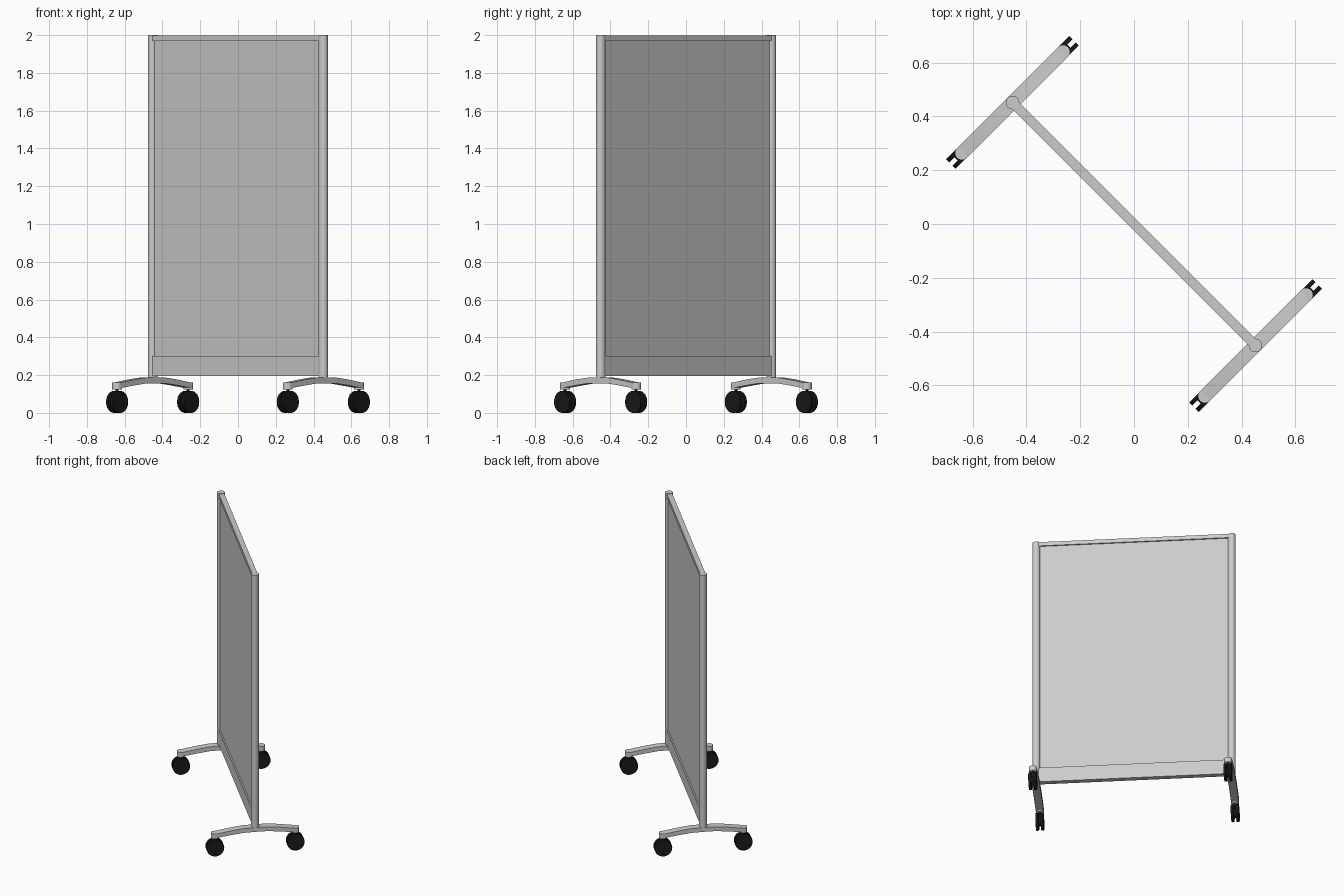
import bpy, bmesh
from math import pi, radians, cos, sin
from mathutils import Matrix

if "Cube" in bpy.data.objects:
    bpy.data.objects.remove(bpy.data.objects["Cube"])

# Built along local x (panel) and y (feet), then turned 45 degrees
TURN = Matrix.Rotation(-pi / 4, 4, 'Z')
POST_X, POST_R = 0.639, 0.025
CASTER_Y, WHEEL_R = 0.266, 0.058

black = bpy.data.materials.new("black_rubber")
black.diffuse_color = (0.01, 0.01, 0.01, 1)
black.use_nodes = True
black.node_tree.nodes["Principled BSDF"].inputs["Base Color"].default_value = black.diffuse_color


def finish(name, bm, mat=None, smooth=True):
    bmesh.ops.recalc_face_normals(bm, faces=bm.faces)
    bm.transform(TURN)
    me = bpy.data.meshes.new(name)
    bm.to_mesh(me)
    bm.free()
    ob = bpy.data.objects.new(name, me)
    bpy.context.collection.objects.link(ob)
    if mat:
        me.materials.append(mat)
    if smooth:
        bpy.ops.object.select_all(action='DESELECT')
        ob.select_set(True)
        bpy.context.view_layer.objects.active = ob
        bpy.ops.object.shade_smooth_by_angle(angle=radians(30))
    return ob


def box(name, half_x, half_y, z0, z1):
    bm = bmesh.new()
    m = Matrix.Translation((0, 0, (z0 + z1) / 2)) @ Matrix.Diagonal((2 * half_x, 2 * half_y, z1 - z0, 1))
    bmesh.ops.create_cube(bm, size=1, matrix=m)
    return finish(name, bm, smooth=False)


def add_cyl(bm, center, r, depth, axis='Z', seg=32):
    rot = Matrix.Rotation(pi / 2, 4, 'Y') if axis == 'X' else Matrix()
    bmesh.ops.create_cone(bm, cap_ends=True, segments=seg, radius1=r, radius2=r,
                          depth=depth, matrix=Matrix.Translation(center) @ rot)


# Panel and rails between the posts
box("panel", POST_X - 0.015, 0.009, 0.29, 1.98)
box("top_rail", POST_X - 0.017, 0.018, 1.97, 1.998)
box("bottom_rail", POST_X - 0.017, 0.018, 0.195, 0.30)

# Arched foot side profile (y, z), top edge then bottom edge
half = [(0.0, 0.187, 0.156), (0.08, 0.186, 0.155), (0.15, 0.178, 0.147), (0.21, 0.169, 0.139),
        (CASTER_Y, 0.160, 0.131)]
line = [(-y, t, b) for y, t, b in half[:0:-1]] + half
profile = [(y, t) for y, t, b in line] + [(y, b) for y, t, b in reversed(line)]

for side, sx in (("left", -1), ("right", 1)):
    x = sx * POST_X
    # Post
    bm = bmesh.new()
    add_cyl(bm, (x, 0, 1.0925), POST_R, 1.815)
    finish(side + "_post", bm)

    # Foot: extruded arch with round sockets at its ends
    bm = bmesh.new()
    face = bm.faces.new([bm.verts.new((x - 0.026, y, z)) for y, z in profile])
    ext = bmesh.ops.extrude_face_region(bm, geom=[face], use_keep_orig=True)
    moved = [v for v in ext["geom"] if isinstance(v, bmesh.types.BMVert)]
    bmesh.ops.translate(bm, verts=moved, vec=(0.052, 0, 0))
    for s in (-1, 1):
        add_cyl(bm, (x, s * CASTER_Y, 0.143), 0.026, 0.036)
    finish(side + "_foot", bm)

    # Twin-wheel casters
    for end, s in (("front", -1), ("back", 1)):
        y = s * CASTER_Y
        bm = bmesh.new()
        for d in (-1, 1):
            add_cyl(bm, (x + d * 0.0165, y, WHEEL_R), WHEEL_R, 0.017, 'X')
        add_cyl(bm, (x, y, WHEEL_R), 0.03, 0.018, 'X', 24)
        add_cyl(bm, (x, y, 0.10), 0.008, 0.07, 'Z', 16)
        finish(f"{side}_{end}_caster", bm, black)
